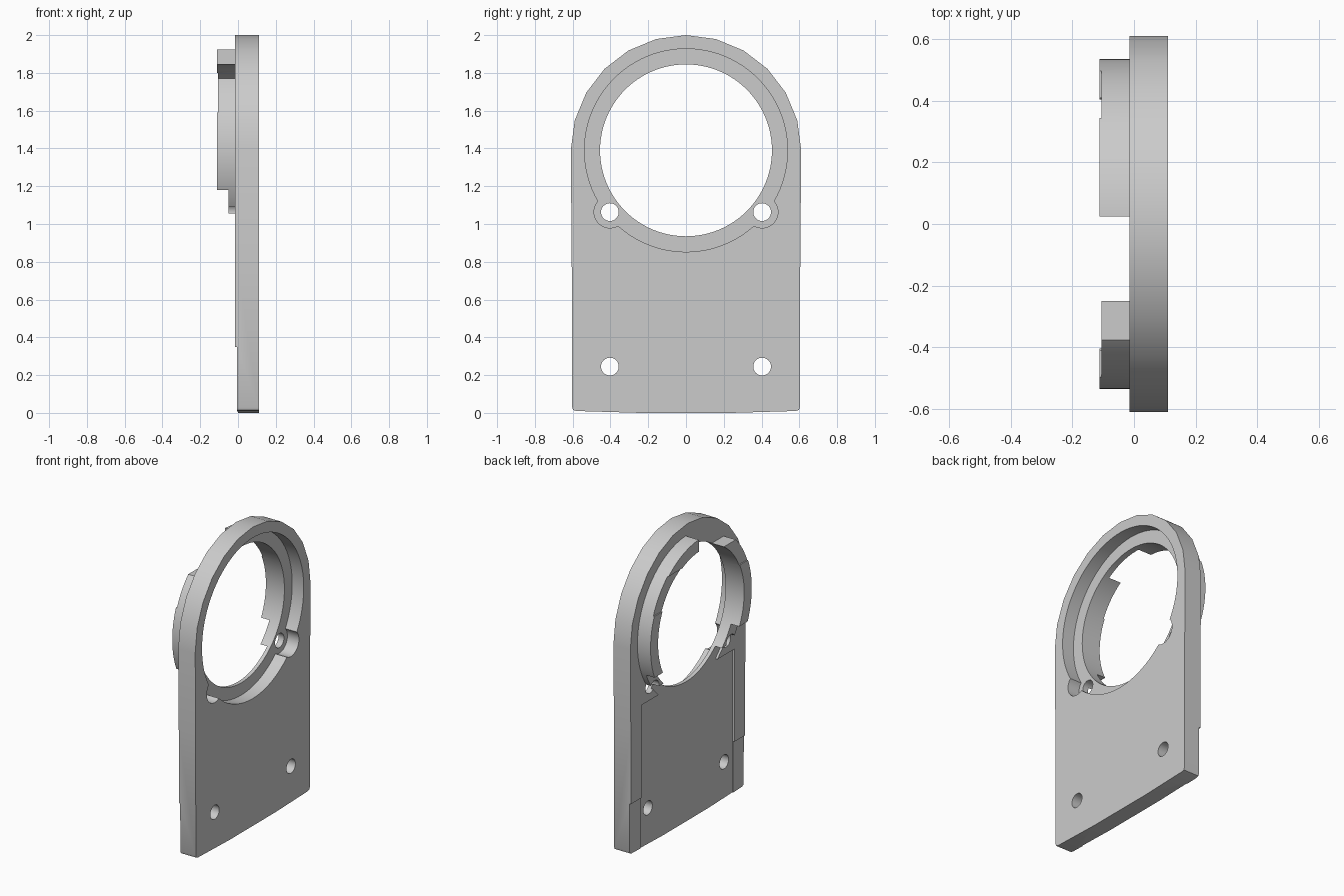
import bpy, bmesh
from math import sin, cos, pi, radians

if "Cube" in bpy.data.objects:
    bpy.data.objects.remove(bpy.data.objects["Cube"])

grey = bpy.data.materials.new("mid grey")
grey.use_nodes = True
GREY = (0.6, 0.6, 0.6, 1)
grey.diffuse_color = GREY
grey.node_tree.nodes["Principled BSDF"].inputs["Base Color"].default_value = GREY

RING_Z = 1.39


def prism(name, outline, x0, x1):
    """Extrude a (y, z) outline from x0 to x1."""
    bm = bmesh.new()
    face = bm.faces.new([bm.verts.new((x0, y, z)) for y, z in outline])
    side = bmesh.ops.extrude_face_region(bm, geom=[face])["geom"]
    bmesh.ops.translate(bm, vec=(x1 - x0, 0, 0),
                        verts=[v for v in side if isinstance(v, bmesh.types.BMVert)])
    bmesh.ops.recalc_face_normals(bm, faces=bm.faces)
    mesh = bpy.data.meshes.new(name)
    bm.to_mesh(mesh)
    bm.free()
    mesh.materials.append(grey)
    obj = bpy.data.objects.new(name, mesh)
    bpy.context.collection.objects.link(obj)
    return obj


def circle(y, z, r, n=32):
    return [(y + r * cos(2 * pi * i / n), z + r * sin(2 * pi * i / n)) for i in range(n)]


def rect(y0, y1, z0, z1):
    return [(y0, z0), (y1, z0), (y1, z1), (y0, z1)]


def combine(target, tool, operation="DIFFERENCE"):
    """Apply a boolean and discard its tool."""
    bpy.context.view_layer.objects.active = target
    mod = target.modifiers.new("combine", "BOOLEAN")
    mod.operation, mod.solver, mod.object = operation, "EXACT", tool
    bpy.ops.object.modifier_apply(modifier=mod.name)
    bpy.data.objects.remove(tool)


def cut(target, outline, x0, x1):
    combine(target, prism("cutter", outline, x0, x1))


# Plate: faceted arch above straight sides, small rounded bottom corners
arch = [(0.61 * cos(radians(a)), RING_Z + 0.61 * sin(radians(a))) for a in range(0, 181, 15)]
foot = [(-0.605, 0.83), (-0.603, 0.03), (-0.597, 0.015), (-0.58, 0.01), (-0.24, 0.0)]
plate = prism("mounting_plate", arch + foot + [(-y, z) for y, z in reversed(foot)], -0.015, 0.11)

# Thinner lower end and shallow pocket on the collar side
cut(plate, rect(-1, 1, -0.2, 0.35), -0.2, -0.005)
half = [(0.49, -0.1), (0.49, 0.97), (0.31, 0.97), (0.43, 1.09)]
cut(plate, half + [(0, 1.3)] + [(-y, z) for y, z in reversed(half)], -0.2, 0.0)

# Collar: a disc with the gaps, low shoulders and shallow notches removed
collar = prism("collar", circle(0, RING_Z, 0.535, 96), -0.112, 0.01)
cut(collar, rect(-1, 0.025, 1.77, 2.2), -0.3, 0.0)
cut(collar, rect(-1, 1, 0.5, 1.18), -0.3, -0.05)
cut(collar, rect(-1, 1, 0.5, 1.055), -0.3, 0.3)
cut(collar, rect(-1, 1, 1.59, 1.80), -0.3, -0.105)
combine(plate, collar, "UNION")

# Stepped bore, lug pockets and screw holes
cut(plate, circle(0, RING_Z, 0.455, 96), -0.4, 0.4)
recess = prism("recess", circle(0, RING_Z, 0.5375, 96), 0.025, 0.3)
for side in (-1, 1):
    lug = prism("lug", circle(side * 0.403, 1.063, 0.084), 0.025, 0.31)
    combine(recess, lug, "UNION")
combine(plate, recess)
for side in (-1, 1):
    for z in (0.245, 1.063):
        cut(plate, circle(side * 0.403, z, 0.047), -0.4, 0.4)

bpy.ops.object.select_all(action="DESELECT")
plate.select_set(True)
bpy.context.view_layer.objects.active = plate
bpy.ops.object.shade_smooth_by_angle(angle=radians(25))
